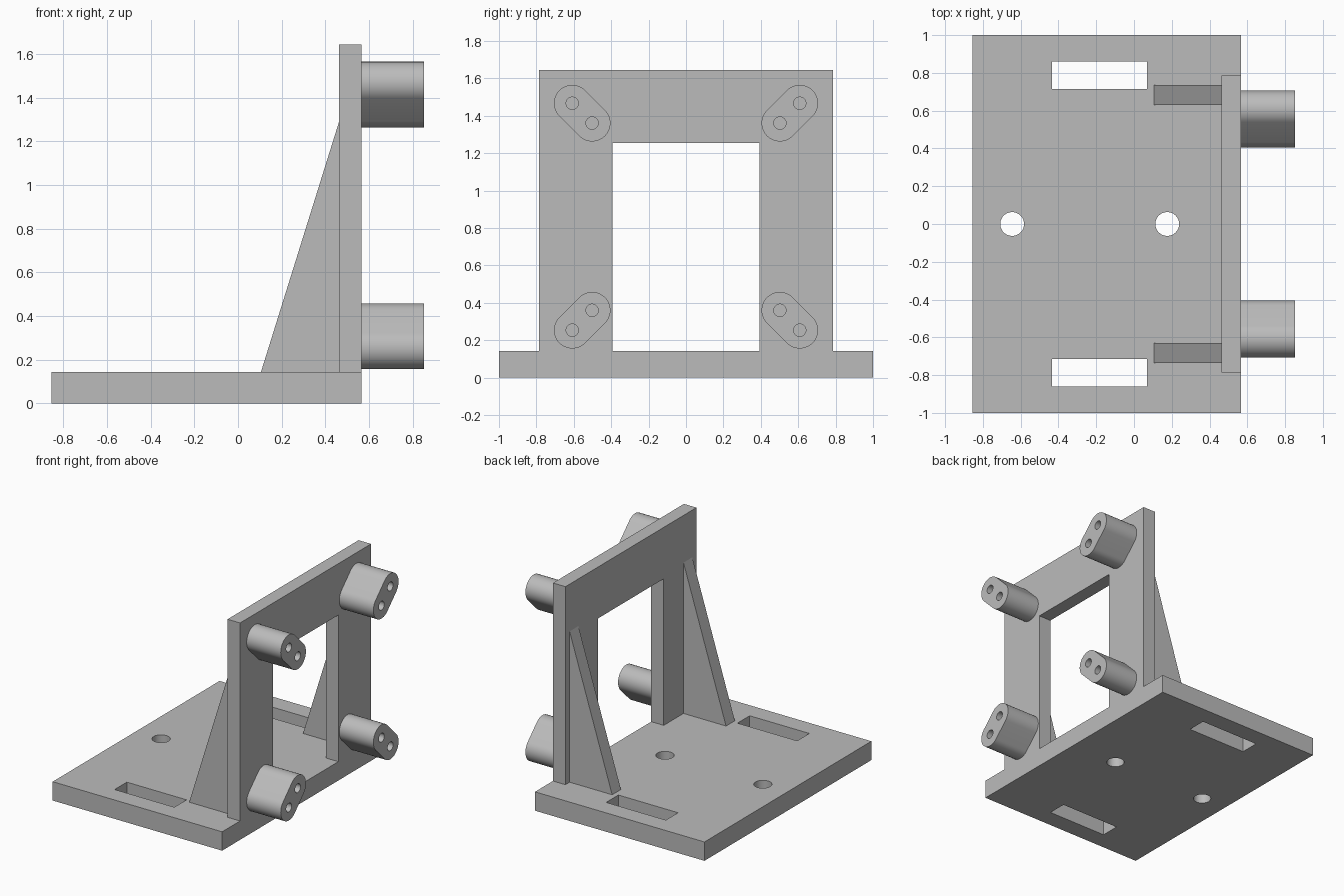
import bpy
import bmesh
from math import pi, cos, sin, atan2, radians
from mathutils import Vector

cube = bpy.data.objects.get("Cube")
if cube:
    bpy.data.objects.remove(cube, do_unlink=True)

grey = bpy.data.materials.new("plain grey")
grey.use_nodes = True
COLOUR = (0.5, 0.5, 0.5, 1)
grey.diffuse_color = COLOUR
grey.node_tree.nodes["Principled BSDF"].inputs["Base Color"].default_value = COLOUR

AXES = {"x": (Vector((0, 1, 0)), Vector((0, 0, 1)), Vector((1, 0, 0))),
        "y": (Vector((1, 0, 0)), Vector((0, 0, 1)), Vector((0, 1, 0))),
        "z": (Vector((1, 0, 0)), Vector((0, 1, 0)), Vector((0, 0, 1)))}


def prism(name, profile, axis, lo, hi):
    """Extrude a 2D profile along an axis from lo to hi."""
    u, v, w = AXES[axis]
    bm = bmesh.new()
    face = bm.faces.new([bm.verts.new(u * a + v * b + w * lo) for a, b in profile])
    moved = bmesh.ops.extrude_face_region(bm, geom=[face])["geom"]
    bmesh.ops.translate(bm, vec=w * (hi - lo),
                        verts=[g for g in moved if isinstance(g, bmesh.types.BMVert)])
    bmesh.ops.recalc_face_normals(bm, faces=bm.faces)
    mesh = bpy.data.meshes.new(name)
    bm.to_mesh(mesh)
    bm.free()
    mesh.materials.append(grey)
    obj = bpy.data.objects.new(name, mesh)
    bpy.context.collection.objects.link(obj)
    return obj


def rect(a0, a1, b0, b1):
    return [(a0, b0), (a1, b0), (a1, b1), (a0, b1)]


def capsule(p, q, r, n=24):
    """Outline of two half circles joined by straight sides."""
    t = atan2(q[1] - p[1], q[0] - p[0])
    return [(c[0] + r * cos(s + pi * i / n), c[1] + r * sin(s + pi * i / n))
            for c, s in ((p, t + pi / 2), (q, t - pi / 2)) for i in range(n + 1)]


def circle(c, r, n=48):
    return [(c[0] + r * cos(2 * pi * i / n), c[1] + r * sin(2 * pi * i / n))
            for i in range(n)]


def cut(obj, cutters):
    """Subtract the cutters, keep the result and remove them."""
    for c in cutters:
        mod = obj.modifiers.new("cut", "BOOLEAN")
        mod.operation, mod.solver, mod.object = "DIFFERENCE", "EXACT", c
    dg = bpy.context.evaluated_depsgraph_get()
    mesh = bpy.data.meshes.new_from_object(obj.evaluated_get(dg))
    obj.modifiers.clear()
    obj.data = mesh
    for c in cutters:
        bpy.data.objects.remove(c, do_unlink=True)


def smooth(obj):
    bpy.ops.object.select_all(action="DESELECT")
    obj.select_set(True)
    bpy.context.view_layer.objects.active = obj
    bpy.ops.object.shade_smooth_by_angle(angle=radians(30))


FLOOR, BACK, FRONT, TIP = 0.143, 0.462, 0.567, 0.853

# Base plate with two slots and two round holes
base = prism("base_plate", rect(-0.855, FRONT, -1, 1), "z", 0, FLOOR)
cutters = [prism("slot_cutter", rect(-0.433, 0.068, y - 0.073, y + 0.073), "z", -0.1, 0.3)
           for y in (-0.787, 0.787)]
cutters += [prism("hole_cutter", circle((x, 0), 0.063), "z", -0.1, 0.3)
            for x in (-0.645, 0.176)]
cut(base, cutters)
smooth(base)

# Upright frame, open at the bottom onto the base
W, IN, TOP, SILL = 0.785, 0.393, 1.645, 1.255
prism("upright_frame", [(-W, FLOOR), (-IN, FLOOR), (-IN, SILL), (IN, SILL),
                        (IN, FLOOR), (W, FLOOR), (W, TOP), (-W, TOP)], "x", BACK, FRONT)

# Triangular ribs and slanted bosses, mirrored left and right
for side, s in (("left", 1), ("right", -1)):
    y0, y1 = sorted((s * 0.63, s * 0.735))
    prism(side + "_rib", [(0.105, FLOOR), (BACK, FLOOR), (BACK, 1.287)], "y", y0, y1)
    for level, outer, inner in (("upper", 1.467, 1.361), ("lower", 0.254, 0.36)):
        p, q = (s * 0.608, outer), (s * 0.502, inner)
        boss = prism(f"{level}_{side}_boss", capsule(p, q, 0.098), "x", FRONT, TIP)
        cut(boss, [prism("screw_cutter", circle(c, 0.033, 32), "x", FRONT + 0.01, TIP + 0.1)
                   for c in (p, q)])
        smooth(boss)
